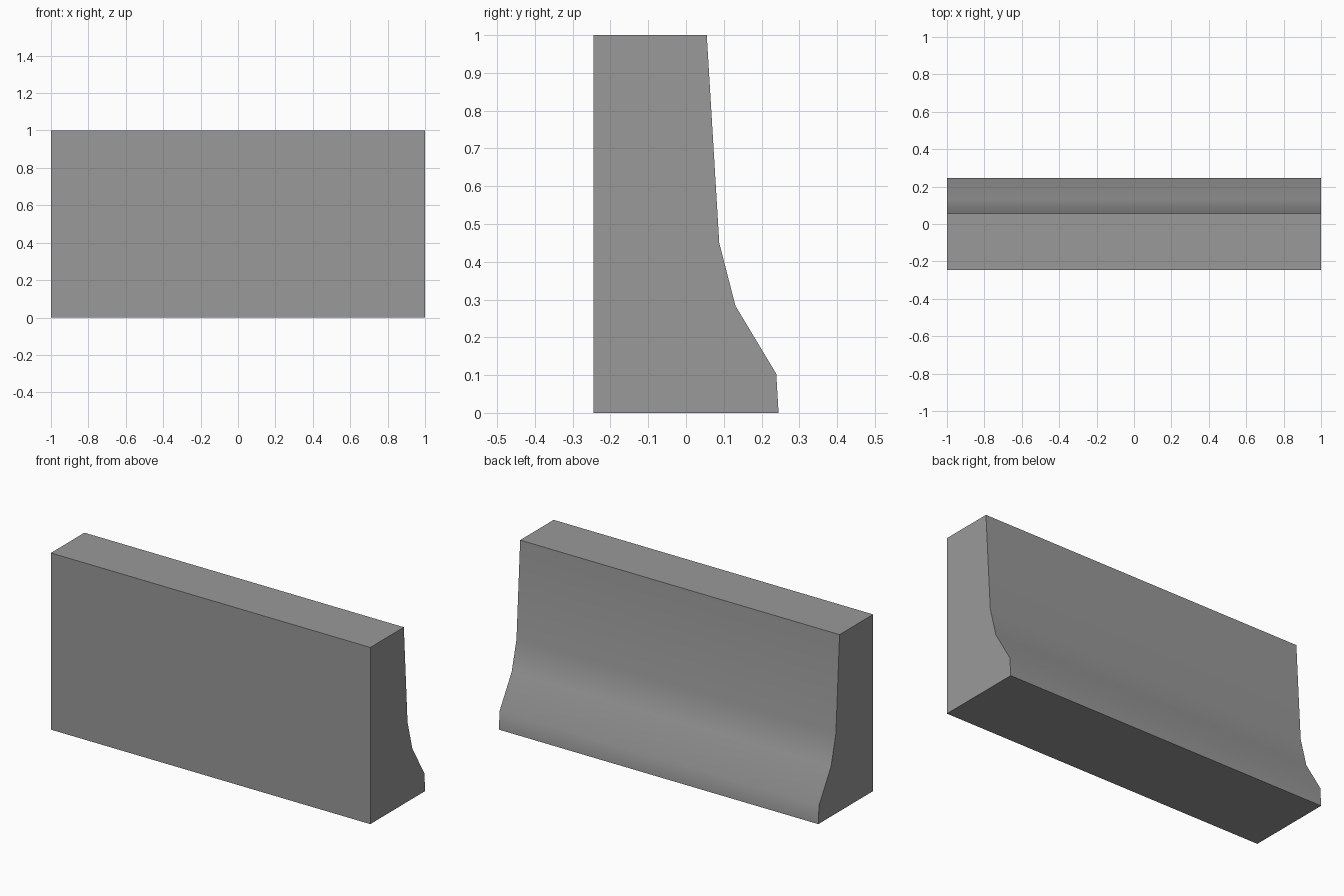
import bpy
import bmesh
from math import radians

cube = bpy.data.objects.get("Cube")
if cube:
    bpy.data.objects.remove(cube, do_unlink=True)

# Concrete colour
concrete = bpy.data.materials.new("concrete grey")
concrete.use_nodes = True
grey = (0.32, 0.32, 0.32, 1)
concrete.diffuse_color = grey
concrete.node_tree.nodes["Principled BSDF"].inputs["Base Color"].default_value = grey

# Barrier cross-section (y, z): flat front, flared back foot
profile = [(-0.245, 0), (0.245, 0), (0.239, 0.103), (0.131, 0.283),
           (0.088, 0.45), (0.055, 1), (-0.245, 1)]

# Extrude the section along the length
bm = bmesh.new()
end = bm.faces.new([bm.verts.new((-1, y, z)) for y, z in profile])
result = bmesh.ops.extrude_face_region(bm, geom=[end], use_keep_orig=True)
moved = [v for v in result["geom"] if isinstance(v, bmesh.types.BMVert)]
bmesh.ops.translate(bm, verts=moved, vec=(2, 0, 0))
bmesh.ops.recalc_face_normals(bm, faces=bm.faces)
mesh = bpy.data.meshes.new("barrier_wall")
bm.to_mesh(mesh)
bm.free()
mesh.materials.append(concrete)

barrier = bpy.data.objects.new("barrier_wall", mesh)
bpy.context.collection.objects.link(barrier)

# Smooth the flared back, keep the block's corners sharp
bpy.ops.object.select_all(action="DESELECT")
barrier.select_set(True)
bpy.context.view_layer.objects.active = barrier
bpy.ops.object.shade_smooth_by_angle(angle=radians(40))
